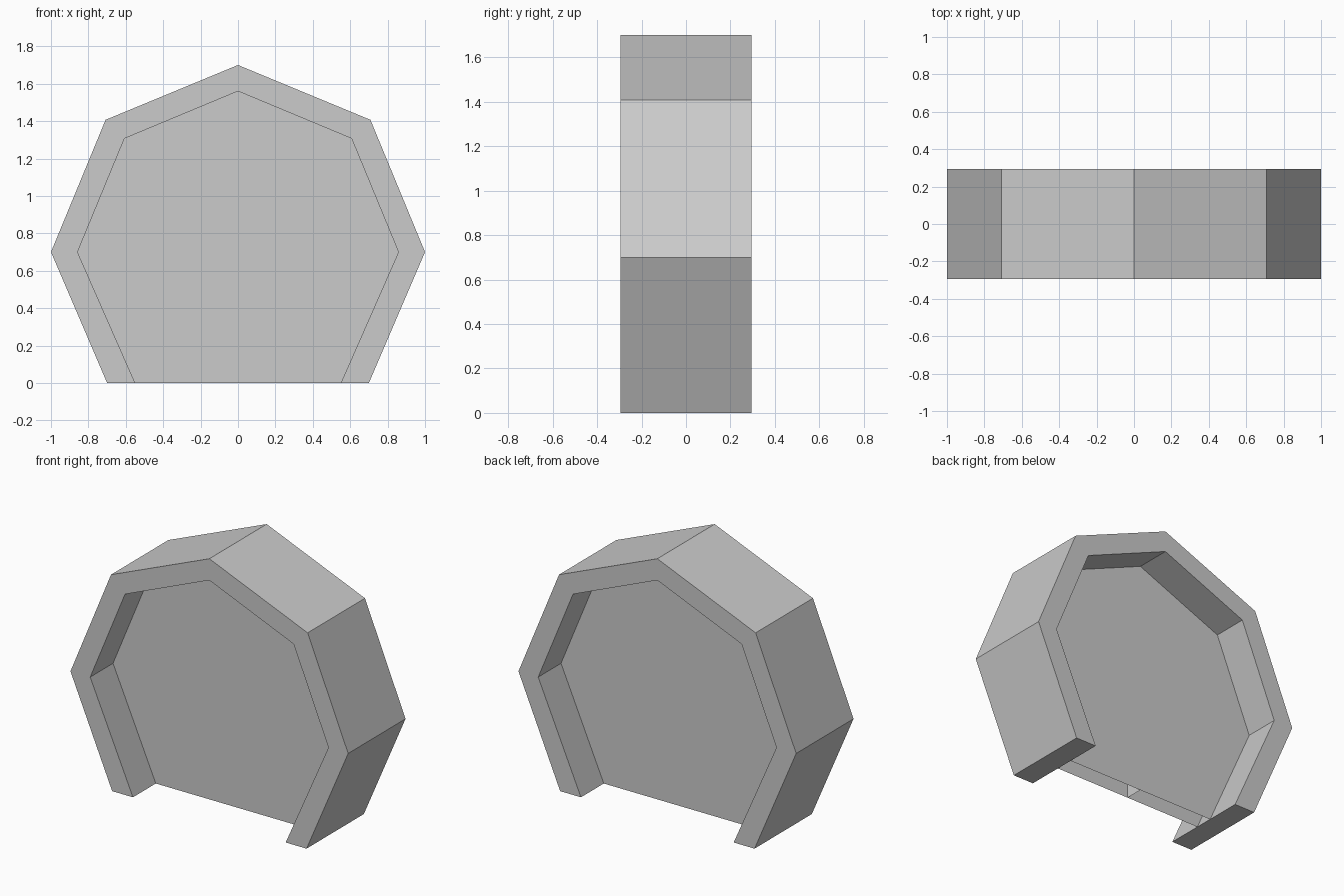
import bpy, bmesh

if "Cube" in bpy.data.objects:
    bpy.data.objects.remove(bpy.data.objects["Cube"])

# Half outlines (x, z) from the right foot up to the peak
OUTER = [(0.70, 0.0), (1.0, 0.70), (0.708, 1.407), (0.0, 1.70)]
INNER = [(0.55, 0.0), (0.858, 0.70), (0.607, 1.307), (0.0, 1.56)]
DEPTH = 0.295    # half depth of the arch
PANEL = 0.06     # half distance between the two wall panels

grey = bpy.data.materials.new("grey")
grey.diffuse_color = (0.6, 0.6, 0.6, 1)
grey.use_nodes = True
grey.node_tree.nodes["Principled BSDF"].inputs["Base Color"].default_value = grey.diffuse_color


def full(half):
    """Mirror a half outline across x = 0."""
    return half + [(-x, z) for x, z in reversed(half[:-1])]


def add_object(name, bm):
    mesh = bpy.data.meshes.new(name)
    bm.to_mesh(mesh)
    bm.free()
    mesh.materials.append(grey)
    obj = bpy.data.objects.new(name, mesh)
    bpy.context.collection.objects.link(obj)
    return obj


def loop(bm, outline, y):
    return [bm.verts.new((x, y, z)) for x, z in outline]


# Open seven-sided arch, a solid band standing on two feet
bm = bmesh.new()
rings = [loop(bm, full(o), y) for o, y in
         ((OUTER, -DEPTH), (OUTER, DEPTH), (INNER, DEPTH), (INNER, -DEPTH))]
for i in range(len(rings[0]) - 1):
    for a, b in zip(rings, rings[1:] + rings[:1]):
        bm.faces.new((a[i], a[i + 1], b[i + 1], b[i]))
for end in (0, -1):
    bm.faces.new([r[end] for r in rings])
bmesh.ops.recalc_face_normals(bm, faces=bm.faces)
add_object("arch_frame", bm)

# Recessed wall panels, hollow between and open underneath
for name, y in (("front_panel", -PANEL), ("back_panel", PANEL)):
    bm = bmesh.new()
    outline = full(INNER)
    face = bm.faces.new(loop(bm, outline if y > 0 else outline[::-1], y))
    face.normal_update()
    if face.normal.y * y < 0:
        face.normal_flip()
    add_object(name, bm)

# Upright divider in the middle of the hollow
bm = bmesh.new()
bm.faces.new([bm.verts.new((0, y, z)) for y, z in
              ((-PANEL, 0), (PANEL, 0), (PANEL, 1.56), (-PANEL, 1.56))])
add_object("centre_divider", bm)
